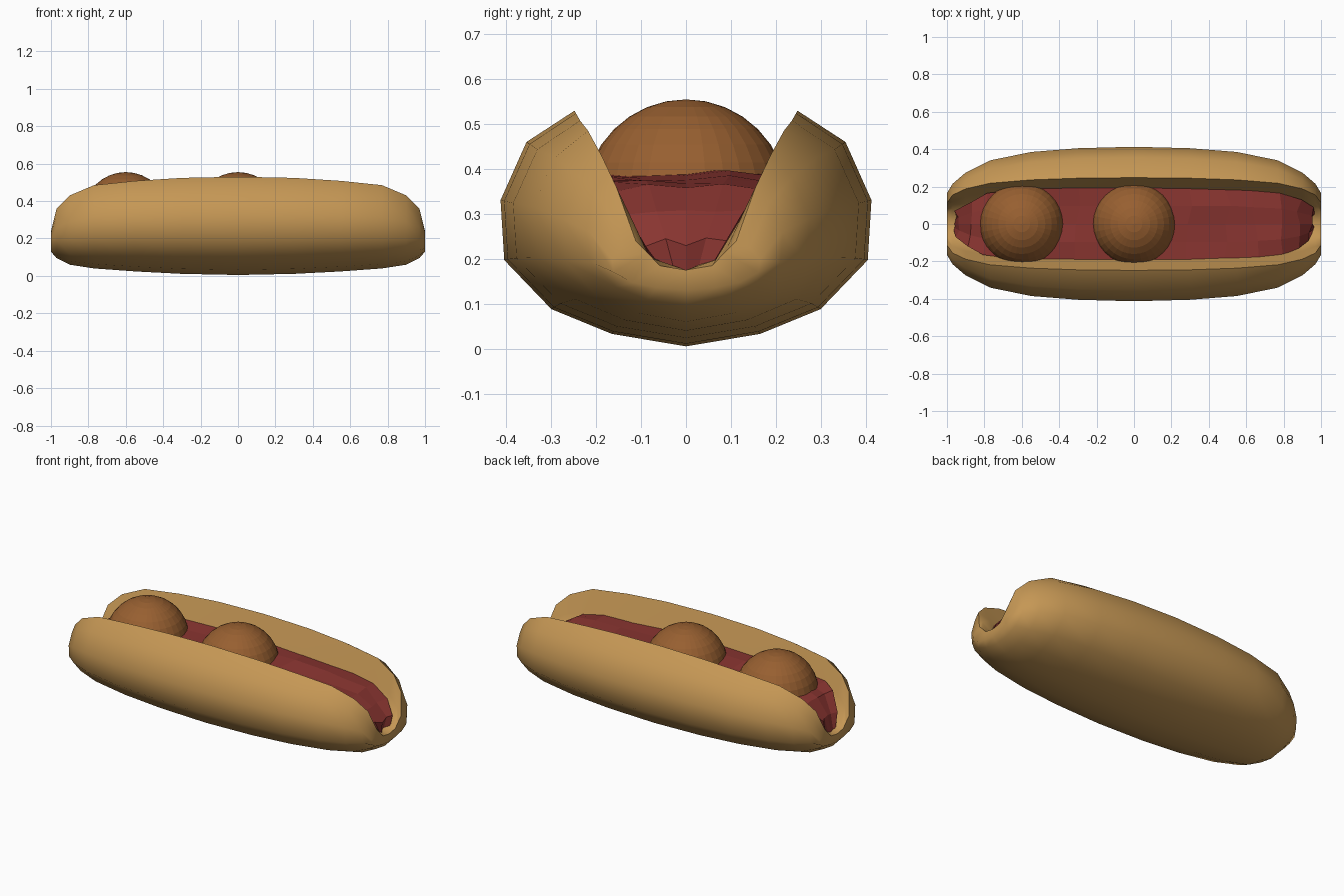
import bpy, bmesh, math, random

if "Cube" in bpy.data.objects:
    bpy.data.objects.remove(bpy.data.objects["Cube"])

random.seed(4)


def material(name, rgb):
    m = bpy.data.materials.new(name)
    m.diffuse_color = (*rgb, 1)
    m.use_nodes = True
    m.node_tree.nodes["Principled BSDF"].inputs["Base Color"].default_value = m.diffuse_color
    return m


def loft(name, rings, mat, cap=False):
    """Skin a list of closed rings, each a list of (x, y, z)."""
    bm = bmesh.new()
    rows = [[bm.verts.new(p) for p in ring] for ring in rings]
    n = len(rows[0])
    for a, b in zip(rows, rows[1:]):
        for i in range(n):
            j = (i + 1) % n
            bm.faces.new((a[i], a[j], b[j], b[i]))
    if cap:
        # Each ring is mirror-symmetric, so close its ends with strips
        for row in (rows[0], rows[-1]):
            for i in range(n // 2 - 1):
                bm.faces.new((row[i], row[i + 1], row[n - 2 - i], row[n - 1 - i]))
    bmesh.ops.recalc_face_normals(bm, faces=bm.faces)
    me = bpy.data.meshes.new(name)
    bm.to_mesh(me)
    bm.free()
    ob = bpy.data.objects.new(name, me)
    bpy.context.collection.objects.link(ob)
    me.materials.append(mat)
    return ob


bread = material("bread", (0.56, 0.31, 0.09))
sauce_red = material("sauce_red", (0.25, 0.035, 0.03))
meat = material("meat", (0.31, 0.115, 0.03))

# Bun stations: x, half width, bottom z, lip y, lip z
HALF = [(0, .413, .005, .248, .53), (.3, .405, .011, .245, .524),
        (.55, .385, .024, .236, .508), (.77, .34, .04, .218, .485),
        (.9, .275, .06, .188, .43), (.97, .215, .095, .155, .36),
        (1.0, .165, .13, .112, .24)]
STATIONS = [(-s[0], *s[1:]) for s in reversed(HALF[1:])] + HALF

# Outer section as fractions of width and height, bottom to shoulder
OUTER = [(.4, .053), (.726, .158), (.98, .366), (1, .62), (.86, .867)]
INNER = [(.77, .4), (.52, .85)]


def bun_ring(x, w, zb, ly, lz):
    right = [(w * a, zb + (lz - zb) * t) for a, t in OUTER] + [(ly, lz)]
    right += [(ly * a, lz - (lz - .175) * t) for a, t in INNER]
    left = [(-y, z) for y, z in reversed(right)]
    pts = [(0, zb)] + right + [(0, .175)] + left
    return [(x, y, z) for y, z in pts]


# Split bun: outer crust and inner trough
rings = [bun_ring(*s) for s in STATIONS]
bun = loft("bun", rings, bread)
bm = bmesh.new()
bm.from_mesh(bun.data)
bm.verts.ensure_lookup_table()
n = len(rings[0])
for start in (0, (len(rings) - 1) * n):
    v = bm.verts[start:start + n]
    # End wall: quads between crust and trough on each side
    for k in (lambda i: i, lambda i: (n - i) % n):
        for a, b, c, d in ((0, 1, 9, 9), (1, 2, 8, 9), (2, 3, 7, 8), (3, 4, 7, 7), (4, 5, 7, 7), (5, 6, 7, 7)):
            bm.faces.new([v[k(i)] for i in dict.fromkeys((a, b, c, d))])
bmesh.ops.recalc_face_normals(bm, faces=bm.faces)
bm.to_mesh(bun.data)
bm.free()
bpy.context.view_layer.objects.active = bun
bun.select_set(True)
bpy.ops.object.shade_smooth_by_angle(angle=math.radians(50))
bun.select_set(False)

# Sauce bed: uneven flat-shaded slab that droops at the ends
SAUCE = [(-.95, .07, .27), (-.88, .12, .35), (-.8, .165, .375), (-.6, .19, .385),
         (-.3, .195, .385), (0, .195, .385), (.3, .195, .385), (.5, .195, .38),
         (.65, .18, .375), (.78, .165, .355), (.88, .13, .3), (.95, .09, .235)]
rings = []
for x, w, z in SAUCE:
    top = [(w * f, z + random.uniform(-.008, .012)) for f in (-1, -.5, 0, .5, 1)]
    low = [(w * f, z - (z - .16) * d) for f, d in ((.6, .75), (.25, 1), (0, 1), (-.25, 1), (-.6, .75))]
    rings.append([(x + random.uniform(-.02, .02), y, h) for y, h in top + low])
loft("sauce", rings, sauce_red, cap=True)

# Meatballs
for i, x in enumerate((-.6, 0)):
    bpy.ops.mesh.primitive_uv_sphere_add(segments=32, ring_count=16, radius=.227, location=(x, 0, .328))
    ball = bpy.context.object
    ball.name = f"meatball_{i + 1}"
    ball.data.materials.append(meat)
